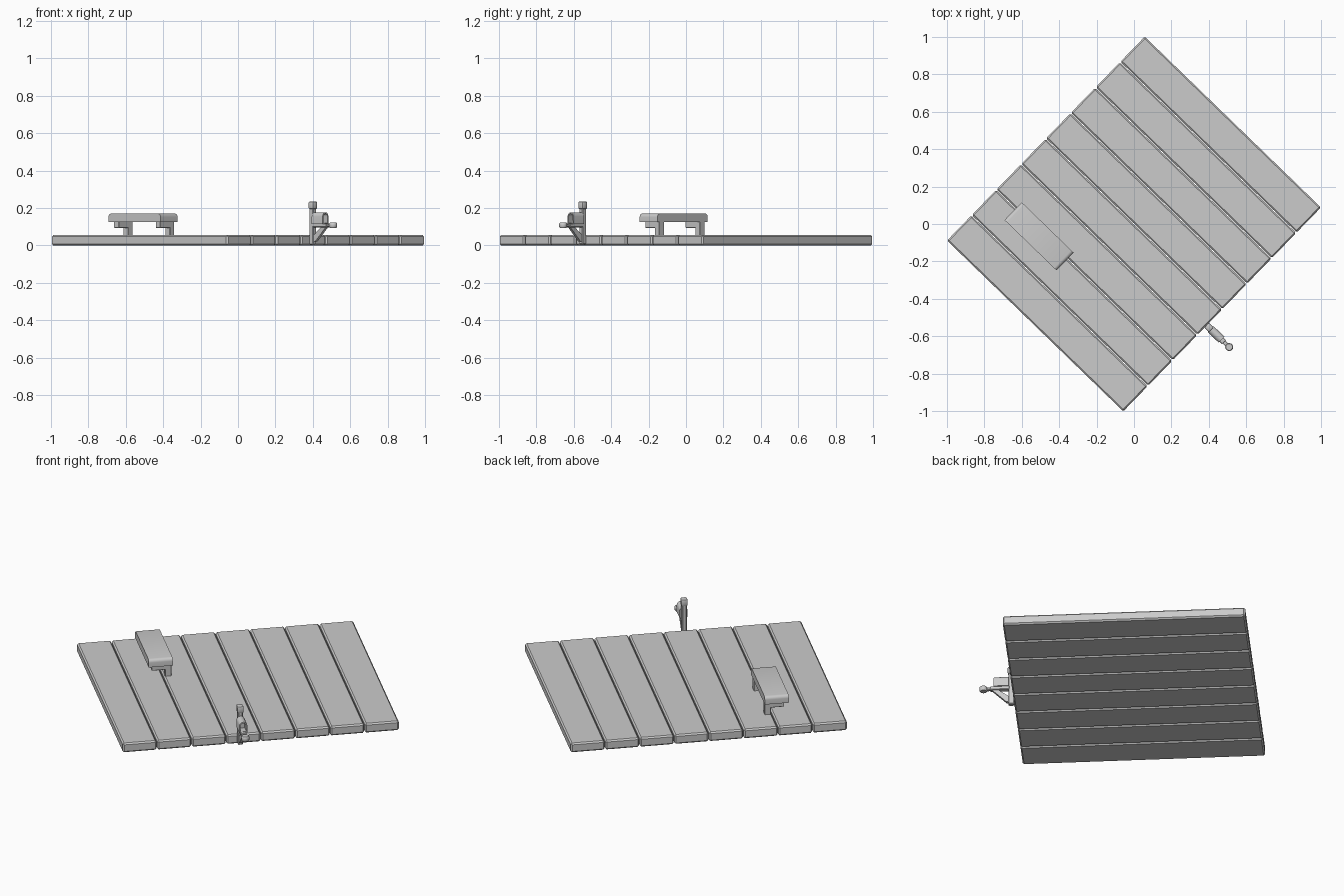
import bpy, bmesh, math
from mathutils import Matrix

if "Cube" in bpy.data.objects:
    bpy.data.objects.remove(bpy.data.objects["Cube"])

# Everything is built along the planks, then turned to the model's heading
TURN = Matrix.Rotation(math.atan2(-0.696, 0.718), 4, 'Z')


def finish(name, bm, bevel=0.0, segments=1, smooth=False):
    bmesh.ops.recalc_face_normals(bm, faces=bm.faces)
    if bevel:
        bmesh.ops.bevel(bm, geom=bm.edges[:], offset=bevel, segments=segments,
                        profile=0.5, affect='EDGES')
    mesh = bpy.data.meshes.new(name)
    bm.to_mesh(mesh)
    bm.free()
    obj = bpy.data.objects.new(name, mesh)
    bpy.context.collection.objects.link(obj)
    obj.matrix_world = TURN
    if smooth:
        bpy.context.view_layer.objects.active = obj
        obj.select_set(True)
        bpy.ops.object.shade_smooth_by_angle(angle=math.radians(40))
        obj.select_set(False)
    return obj


def box(name, x, y, z, bevel=0.0, segments=1, smooth=False):
    bm = bmesh.new()
    bmesh.ops.create_cube(bm, size=1)
    for v in bm.verts:
        for i, (lo, hi) in enumerate((x, y, z)):
            v.co[i] = (lo + hi) / 2 + v.co[i] * (hi - lo)
    return finish(name, bm, bevel, segments, smooth)


def side_profile(name, pts, y0, y1, bevel=0.0, smooth=False):
    # extrude an x-z outline across y
    bm = bmesh.new()
    face = bm.faces.new([bm.verts.new((x, y0, z)) for x, z in pts])
    ext = bmesh.ops.extrude_face_region(bm, geom=[face])['geom']
    for v in ext:
        if isinstance(v, bmesh.types.BMVert):
            v.co.y = y1
    return finish(name, bm, bevel, 1, smooth)


# Deck planks
PITCH, GAP = 0.19, 0.004
for i in range(8):
    y = -0.76 + i * PITCH
    box(f"plank_{i + 1}", (-0.655, 0.655), (y + GAP / 2, y + PITCH - GAP / 2),
        (0, 0.055), bevel=0.008)

# Handle rest: rounded slab on two angled brackets
SX, SY = -0.318, -0.40
half, lo, hi, r = 0.193, 0.125, 0.170, 0.018
outline = [(SX - half, lo), (SX + half, lo)]
for k in range(5):
    a = math.radians(22.5 * k)
    outline.append((SX + half - r + r * math.cos(a), hi - r + r * math.sin(a)))
for k in range(5):
    a = math.radians(90 + 22.5 * k)
    outline.append((SX - half + r + r * math.cos(a), hi - r + r * math.sin(a)))
side_profile("rest_top", outline, SY - 0.066, SY + 0.066, smooth=True)
for side, s in (("back", -1), ("front", 1)):
    x = SX + s * 0.155
    box(f"rest_leg_{side}", (x - 0.018, x + 0.018), (SY + 0.028, SY + 0.062),
        (0.045, 0.128), bevel=0.002)
    box(f"rest_arm_{side}", (x - 0.018, x + 0.018), (SY - 0.045, SY + 0.062),
        (0.094, 0.128), bevel=0.002)

# Post fixed to the deck's end
Y = -0.118
box("post", (0.655, 0.686), (Y - 0.013, Y + 0.013), (0.005, 0.2), bevel=0.004)
box("post_cap", (0.653, 0.69), (Y - 0.018, Y + 0.018), (0.194, 0.235),
    bevel=0.007, segments=2, smooth=True)

# Hollow hood with an arched top and a recessed mouth
bm = bmesh.new()
w, spring = 0.022, 0.155
arch = [(-w, 0.115), (w, 0.115)]
arch += [(w * math.cos(math.pi * k / 8), spring + w * math.sin(math.pi * k / 8))
         for k in range(9)]
mouth = bm.faces.new([bm.verts.new((0.684, Y + y, z)) for y, z in arch])
ext = bmesh.ops.extrude_face_region(bm, geom=[mouth])['geom']
for g in ext:
    if isinstance(g, bmesh.types.BMVert):
        g.co.x = 0.765
bmesh.ops.recalc_face_normals(bm, faces=bm.faces)
front = max(bm.faces, key=lambda f: f.calc_center_median().x)
bmesh.ops.inset_region(bm, faces=[front], thickness=0.007)
ext = bmesh.ops.extrude_face_region(bm, geom=[front])['geom']
for g in ext:
    if isinstance(g, bmesh.types.BMVert):
        g.co.x -= 0.05
bmesh.ops.delete(bm, geom=[front], context='FACES_ONLY')
finish("hood", bm, smooth=True)

# Shelf, diagonal brace and rounded tip under the hood
box("shelf", (0.68, 0.785), (Y - 0.015, Y + 0.015), (0.097, 0.118), bevel=0.003)
side_profile("brace", [(0.684, 0.02), (0.698, 0.022), (0.776, 0.098), (0.745, 0.1),
                       (0.684, 0.055)], Y - 0.009, Y + 0.009)
box("tongue", (0.775, 0.83), (Y - 0.011, Y + 0.011), (0.1, 0.114), bevel=0.003)
bm = bmesh.new()
bmesh.ops.create_cone(bm, cap_ends=True, segments=12, radius1=0.022, radius2=0.022,
                      depth=0.028, matrix=Matrix.Translation((0.822, Y, 0.108)))
finish("tip", bm, bevel=0.004, smooth=True)
